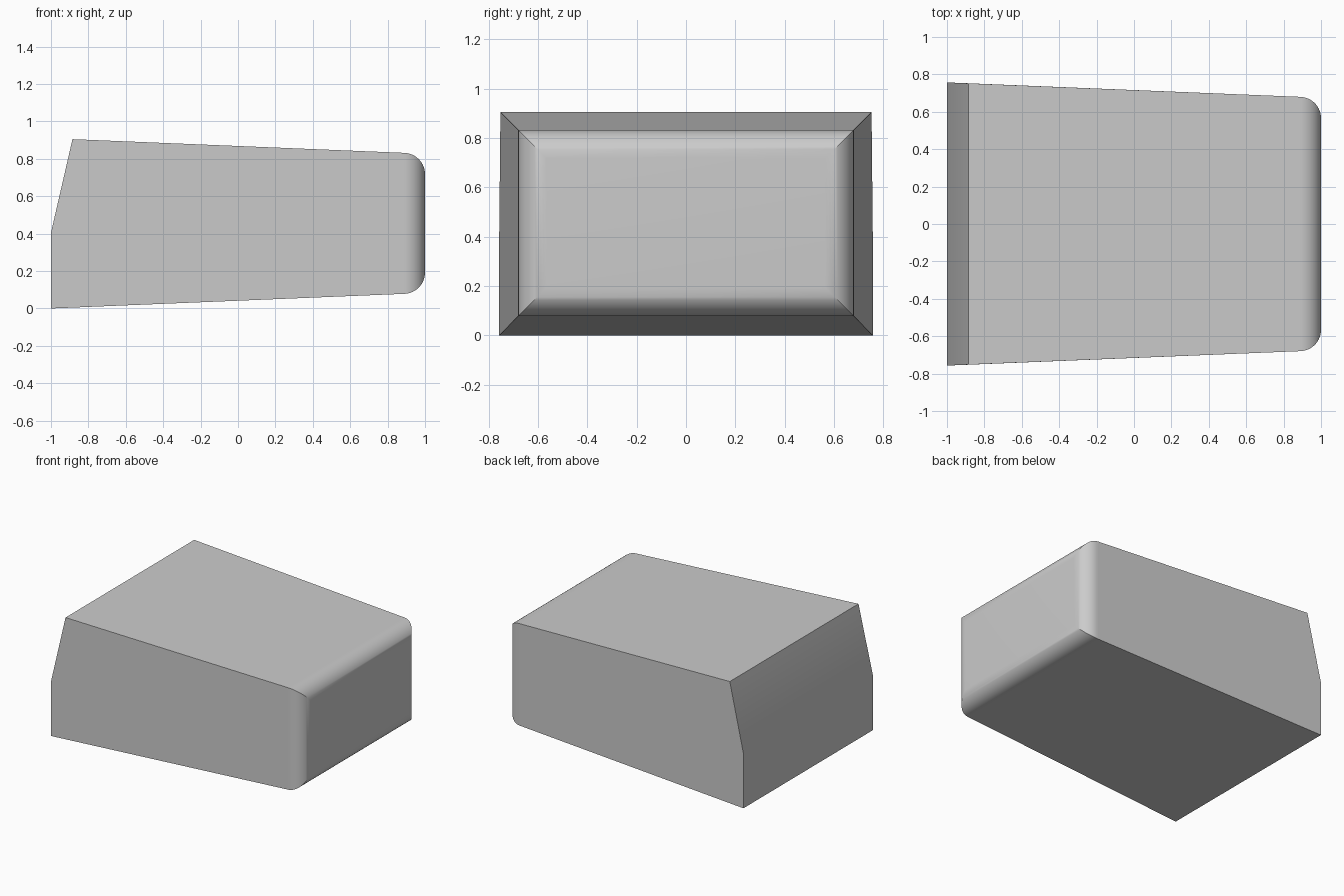
import bpy
import bmesh
from math import sin, cos, pi, radians

cube = bpy.data.objects.get("Cube")
if cube:
    bpy.data.objects.remove(cube, do_unlink=True)

# Main dimensions
REAR, FRONT = -1.0, 1.0
RADIUS = 0.115
SHOULDER = FRONT - RADIUS
STEPS = 14

grey = bpy.data.materials.new("plain_grey")
grey.use_nodes = True
colour = (0.6, 0.6, 0.6, 1)
grey.diffuse_color = colour
grey.node_tree.nodes["Principled BSDF"].inputs["Base Color"].default_value = colour

bm = bmesh.new()


def ring(x, half, low, high):
    """Rectangular cross-section at x."""
    corners = [(-half, low), (half, low), (half, high), (-half, high)]
    return [bm.verts.new((x, y, z)) for y, z in corners]


def pair(x, half, z):
    return [bm.verts.new((x, s * half, z)) for s in (-1, 1)]


# Wide end: upright lower panel and slanted upper panel
foot = pair(REAR, 0.757, 0.0)
waist = pair(REAR, 0.757, 0.405)
crest = pair(REAR + RADIUS, 0.752, 0.905)
for a, b in ((foot, waist), (waist, crest)):
    bm.faces.new((a[0], a[1], b[1], b[0]))

# Rounded narrow end, as mitred rings along a quarter circle
rings = []
for i in range(STEPS + 1):
    t = i / STEPS * pi / 2
    inset = RADIUS * (1 - cos(t))
    rings.append(ring(SHOULDER + RADIUS * sin(t), 0.68 - inset,
                      0.078 + inset, 0.832 - inset))
for a, b in zip(rings, rings[1:]):
    for k in range(4):
        n = (k + 1) % 4
        bm.faces.new((a[k], a[n], b[n], b[k]))
bm.faces.new(rings[-1])

# Tapered bottom, top and two sides
r = rings[0]
bm.faces.new((foot[0], foot[1], r[1], r[0]))
bm.faces.new((crest[0], crest[1], r[2], r[3]))
bm.faces.new((foot[0], waist[0], crest[0], r[3], r[0]))
bm.faces.new((foot[1], waist[1], crest[1], r[2], r[1]))
bmesh.ops.recalc_face_normals(bm, faces=bm.faces)

mesh = bpy.data.meshes.new("tapered_body")
bm.to_mesh(mesh)
bm.free()
mesh.materials.append(grey)
body = bpy.data.objects.new("tapered_body", mesh)
bpy.context.collection.objects.link(body)

# Smooth the rounding and keep the corners and flat panels crisp
bpy.ops.object.select_all(action='DESELECT')
body.select_set(True)
bpy.context.view_layer.objects.active = body
bpy.ops.object.shade_smooth_by_angle(angle=radians(30))
for edge in mesh.edges:
    ends = [mesh.vertices[i].co.x for i in edge.vertices]
    if all(abs(x - SHOULDER) < 0.001 for x in ends):
        edge.use_edge_sharp = True
